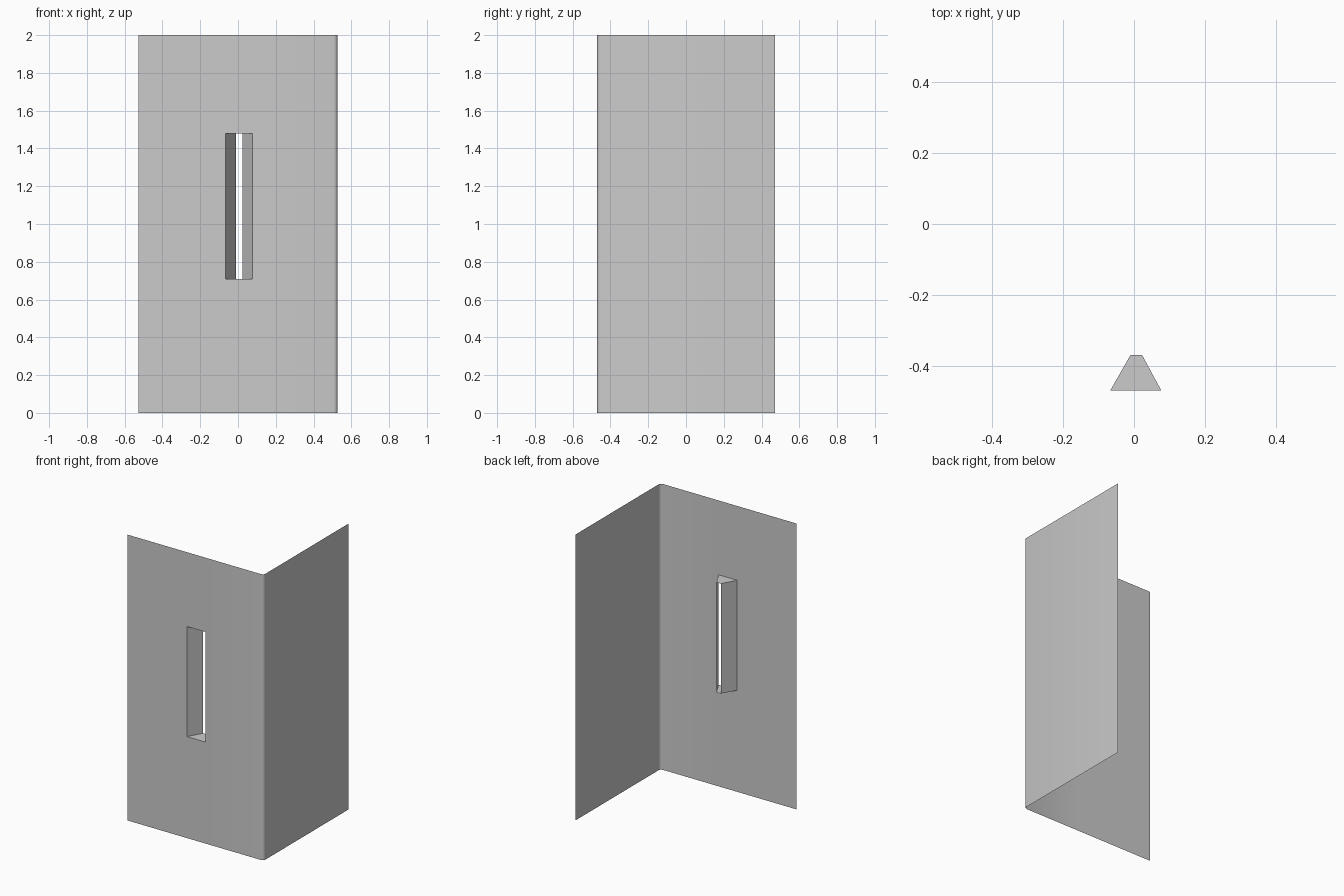
import bpy, bmesh, math

if "Cube" in bpy.data.objects:
    bpy.data.objects.remove(bpy.data.objects["Cube"])

X, Y, H = 0.527, 0.47, 2.0           # half width, half depth, height
HX0, HX1, HZ0, HZ1 = -0.067, 0.077, 0.71, 1.48   # slit opening
R, SEG = 0.02, 3                     # rounded corner


def finish(name, bm, angle):
    bmesh.ops.remove_doubles(bm, verts=bm.verts, dist=1e-5)
    me = bpy.data.meshes.new(name)
    bm.to_mesh(me)
    bm.free()
    ob = bpy.data.objects.new(name, me)
    bpy.context.collection.objects.link(ob)
    bpy.ops.object.select_all(action='DESELECT')
    ob.select_set(True)
    bpy.context.view_layer.objects.active = ob
    bpy.ops.object.shade_smooth_by_angle(angle=math.radians(angle))
    return ob


# Corner wall: plan profile with a rounded corner, extruded in bands around the opening
path = [(-X, -Y), (HX0, -Y), (HX1, -Y)]
for i in range(SEG + 1):
    a = math.pi / 2 * i / SEG
    path.append((X - R + R * math.sin(a), -Y + R - R * math.cos(a)))
path.append((X, Y))
levels = [0, HZ0, HZ1, H]

bm = bmesh.new()
grid = [[bm.verts.new((x, y, z)) for x, y in path] for z in levels]
for j in range(len(levels) - 1):
    for i in range(len(path) - 1):
        if (i, j) == (1, 1):         # leave the slit open
            continue
        bm.faces.new((grid[j][i], grid[j][i + 1], grid[j + 1][i + 1], grid[j + 1][i]))
finish("corner_wall", bm, 40)

# Slit reveal: four faces tapering inward to a narrow open gap
bm = bmesh.new()


def ring(x0, x1, y):
    return [bm.verts.new((x, y, z)) for x, z in
            ((x0, HZ0), (x1, HZ0), (x1, HZ1), (x0, HZ1))]


outer, inner = ring(HX0, HX1, -Y), ring(-0.01, 0.023, -0.37)
for i in range(4):
    k = (i + 1) % 4
    bm.faces.new((outer[i], outer[k], inner[k], inner[i]))
finish("slit_reveal", bm, 30)
